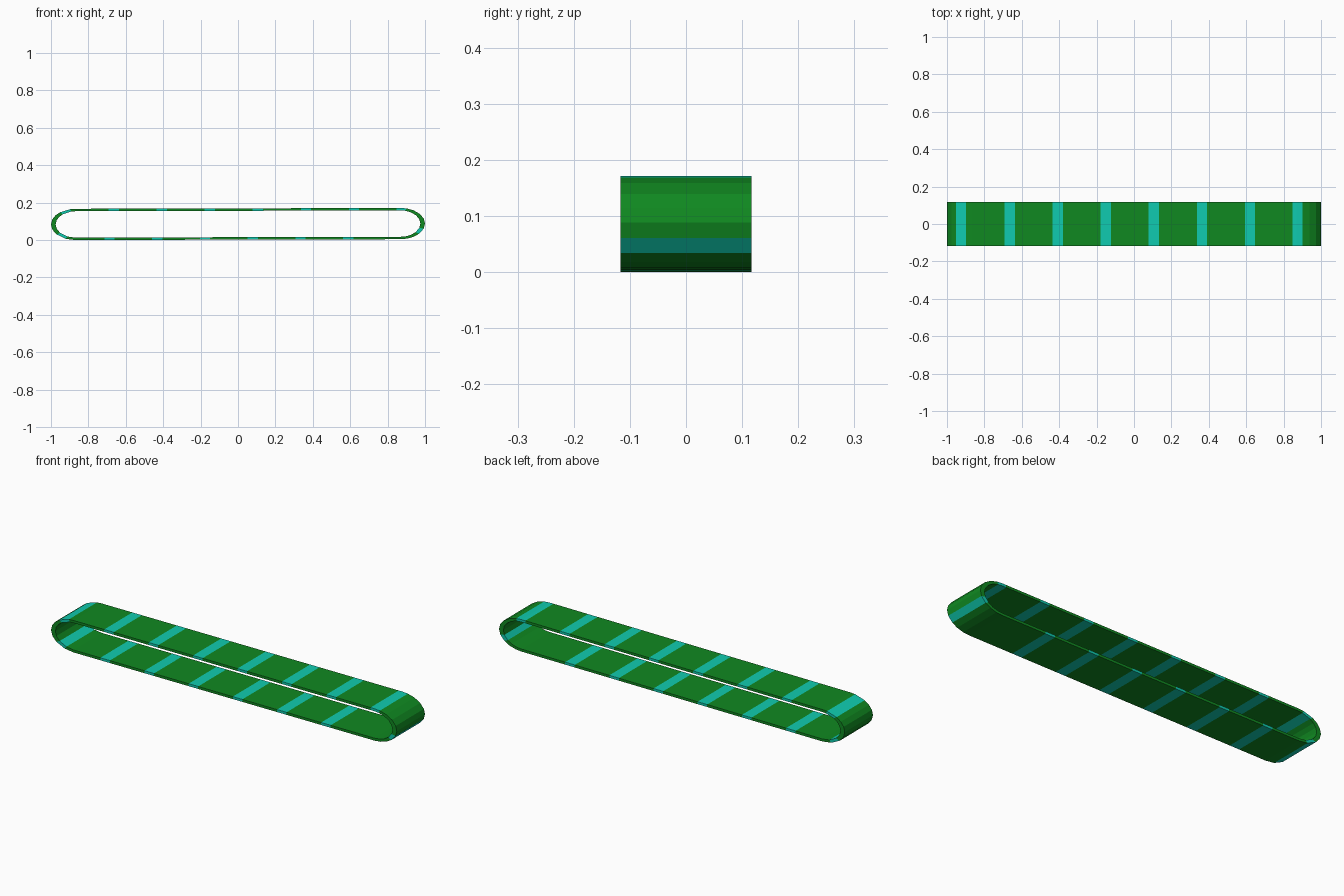
import bpy, bmesh, math

if "Cube" in bpy.data.objects:
    bpy.data.objects.remove(bpy.data.objects["Cube"])

C, A, H = 0.87, 0.13, 0.0835      # end centre, end radius in x, half height
TX, TZ = 0.025, 0.013             # band thickness at the ends / on the straights
W, ZC, TILT = 0.1165, 0.086, 0.0025
PITCH, HALF = 0.257, 0.0275       # stripe spacing and half width


def material(name, rgb):
    m = bpy.data.materials.new(name)
    m.diffuse_color = (*rgb, 1)
    m.use_nodes = True
    m.node_tree.nodes["Principled BSDF"].inputs["Base Color"].default_value = m.diffuse_color
    return m


green = material("belt green", (0.005, 0.25, 0.015))
teal = material("stripe teal", (0.005, 0.60, 0.43))

# Stations around the loop: (outer, inner, stripe starts here)
stations = []


def add(outer, inner, striped):
    stations.append((outer, inner, striped))


def straight(x, side, striped):
    add((x, side * H), (x, side * (H - TZ)), striped)


def end(sign, deg, striped):
    c, s = math.cos(math.radians(deg)), math.sin(math.radians(deg))
    add((sign * C + A * c, H * s), (sign * C + (A - TX) * c, (H - TZ) * s), striped)


# top run, left to right
straight(-C, 1, False)
for i in range(6):
    x = -0.665 + PITCH * i
    straight(x - HALF, 1, True)
    straight(x + HALF, 1, False)
straight(0.848, 1, True)
# right end, top to bottom
for d in (90, 76, 58, 38, 18, 0, -19, -40.5, -57, -74):
    end(1, d, d in (90, -19))
# bottom run, right to left
straight(C, -1, False)
for i in range(6):
    x = 0.59 - 0.2555 * i
    straight(x + HALF, -1, True)
    straight(x - HALF, -1, False)
# left end, bottom to top
for d in (270, 247, 220, 200, 180, 162, 145, 129, 102):
    end(-1, d, d in (247, 129))

# belt loop swept across the width, stripes as cut faces
bm = bmesh.new()
rings = []
for outer, inner, _ in stations:
    rings.append([bm.verts.new((x, y, ZC + z + TILT * x))
                  for (x, z), y in ((outer, -W), (outer, W), (inner, W), (inner, -W))])
n = len(rings)
for i in range(n):
    a, b = rings[i], rings[(i + 1) % n]
    for k in range(4):
        j = (k + 1) % 4
        f = bm.faces.new((a[k], b[k], b[j], a[j]))
        f.material_index = int(stations[i][2])
bmesh.ops.recalc_face_normals(bm, faces=bm.faces)
mesh = bpy.data.meshes.new("striped_belt")
bm.to_mesh(mesh)
bm.free()
mesh.materials.append(green)
mesh.materials.append(teal)
belt = bpy.data.objects.new("striped_belt", mesh)
bpy.context.collection.objects.link(belt)
